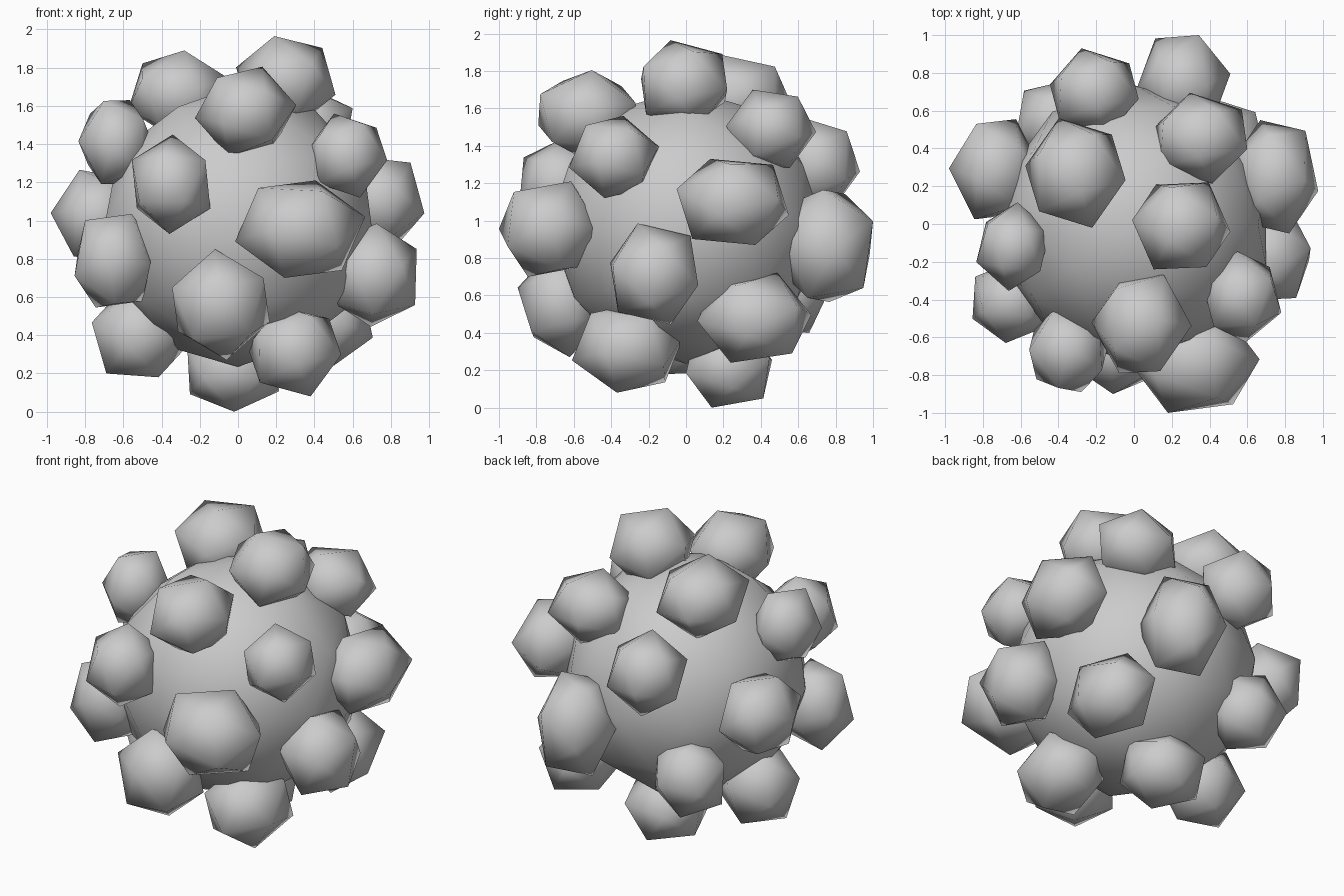
import bpy, random, math
from mathutils import Euler, Vector
from mathutils.geometry import convex_hull_2d

if "Cube" in bpy.data.objects:
    bpy.data.objects.remove(bpy.data.objects["Cube"])

random.seed(7)
AXES = {"F": (0, 2), "R": (1, 2), "T": (0, 1)}   # front, right, top view planes


def smooth(obj):
    for p in obj.data.polygons:
        p.use_smooth = True


def fitted(cos, turn, half):
    """Turn the points, then stretch them to the given half sizes."""
    pts = [turn @ c for c in cos]
    top = [max(p[a] for p in pts) for a in range(3)]
    return [Vector([p[a] / top[a] * half[a] for a in range(3)]) for p in pts]


def gap(a, b):
    d = abs(a - b) % 180
    return min(d, 180 - d)


def misfit(pts, view, angles):
    """How far the outline corners are from the wanted corner angles."""
    flat = [Vector((p[AXES[view][0]], p[AXES[view][1]])) for p in pts]
    seen = [math.degrees(math.atan2(flat[i].y, flat[i].x)) for i in convex_hull_2d(flat)]
    return (sum(min(gap(a, s) for s in seen) ** 2 for a in angles) / len(angles)
            + sum(min(gap(a, s) for a in angles) ** 2 for s in seen) / len(seen))


def knob(centre, half, view, angles):
    """Low-poly smooth lump, turned so its outline corners sit at the angles."""
    bpy.ops.mesh.primitive_ico_sphere_add(subdivisions=1, radius=1, location=centre)
    obj = bpy.context.object
    obj.name = "knob"
    cos = [v.co.copy() for v in obj.data.vertices]
    tries = []
    for _ in range(500):
        turn = Euler([random.uniform(0, 6.28) for _ in range(3)]).to_matrix()
        tries.append(fitted(cos, turn, half))
    best = min(tries, key=lambda pts: misfit(pts, view, angles))
    for v, co in zip(obj.data.vertices, best):
        v.co = co
    obj.data.update()
    smooth(obj)


# round core
bpy.ops.mesh.primitive_ico_sphere_add(subdivisions=2, radius=0.735, location=(0, 0, 0.97))
core = bpy.context.object
core.name = "core"
smooth(core)

# knobs: centre, half sizes, view and outline corner angles in that view
upper = [
    ((-.31, .27, 1.66), (.265, .29, .23), "T", (108, 45, 5)),
    ((.25, -.01, 1.73), (.26, .23, .235), "T", (175, 121, 57)),
    ((.04, -.53, 1.57), (.265, .26, .235), "F", (6, 130, 71)),
    ((-.64, -.12, 1.41), (.195, .235, .22), "T", (85, 20, 140)),
    ((.57, -.385, 1.34), (.21, .24, .22), "F", (105, 40, 174)),
    ((.355, .455, 1.49), (.245, .24, .21), "T", (166, 108, 32)),
    ((-.21, .70, 1.30), (.235, .23, .25), "T", (176, 105, 36)),
]
middle = [
    ((-.35, -.67, 1.19), (.205, .22, .26), "F", (88, 35, 150)),
    ((.745, .25, 1.10), (.23, .30, .23), "R", (168, 118, 40)),
    ((.325, -.73, .955), (.34, .27, .255), "F", (12, 136, 72)),
    ((.71, -.17, .715), (.225, .235, .27), "R", (118, 42, 167)),
    ((-.735, .29, 1.02), (.245, .265, .245), "F", (177, 111, 60)),
    ((-.65, -.41, .79), (.205, .22, .245), "F", (168, 122, 73, 30)),
    ((.26, .75, .865), (.25, .25, .30), "R", (85, 172, 40, 130)),
]
lower = [
    ((-.09, -.665, .56), (.255, .235, .29), "F", (160, 95, 28)),
    ((-.52, .00, .40), (.245, .24, .22), "F", (162, 50, 114)),
    ((-.025, .23, .22), (.24, .23, .22), "F", (93, 29, 154)),
    ((.295, -.31, .32), (.245, .30, .24), "F", (115, 35, 2)),
    ((.48, .365, .48), (.225, .305, .24), "R", (3, 138, 58)),
    ((-.405, .54, .62), (.215, .225, .22), "R", (0, 60, 120)),
]
for row in upper + middle + lower:
    knob(*row)
